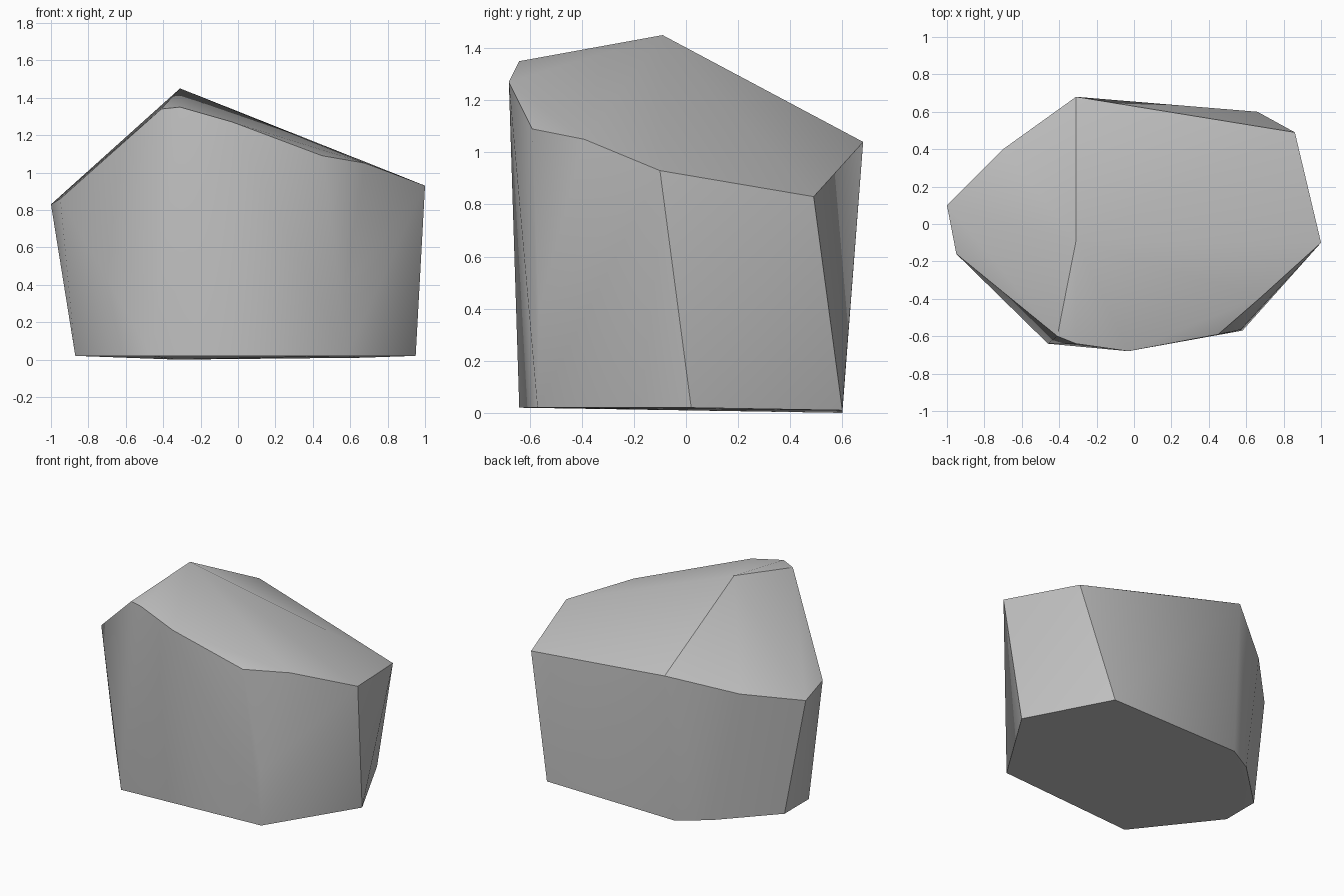
import bpy, bmesh, math

old = bpy.data.objects.get("Cube")
if old:
    bpy.data.objects.remove(old, do_unlink=True)

# Stone colour
stone = bpy.data.materials.new("grey_stone")
stone.use_nodes = True
colour = (0.55, 0.55, 0.55, 1)
stone.diffuse_color = colour
bsdf = stone.node_tree.nodes["Principled BSDF"]
bsdf.inputs["Base Color"].default_value = colour
bsdf.inputs["Roughness"].default_value = 0.9

# Sloping crest of the boulder, from the back to the front
crest = [(-.31, .68, 1.04), (-.31, -.09, 1.45), (-.31, -.64, 1.35)]

# Upper rim, going round from the left back corner
rim = [(.86, .49, .83), (1, -.1, .93), (.68, -.39, 1.05), (.45, -.59, 1.09),
       (-.03, -.68, 1.27), (-.41, -.6, 1.34), (-.95, -.16, .86),
       (-1, .1, .83), (-.7, .4, .91)]

# Bend in the front left corner
corner = [(.57, -.565, .39)]

# Foot of the boulder, slightly tilted underneath
foot = [(.66, .6, .01), (.95, .02, .02), (.58, -.57, .02), (-.46, -.64, .02),
        (-.87, -.12, .02), (-.87, .15, .02), (-.53, .48, .01), (-.33, .6, 0)]

# Wrap the corners in one faceted skin
bm = bmesh.new()
for co in crest + rim + corner + foot:
    bm.verts.new(co)
bmesh.ops.convex_hull(bm, input=bm.verts[:])
bmesh.ops.delete(bm, geom=[v for v in bm.verts if not v.link_faces], context="VERTS")
bmesh.ops.recalc_face_normals(bm, faces=bm.faces[:])
mesh = bpy.data.meshes.new("boulder")
bm.to_mesh(mesh)
bm.free()
mesh.materials.append(stone)

boulder = bpy.data.objects.new("boulder", mesh)
bpy.context.collection.objects.link(boulder)
bpy.ops.object.select_all(action="DESELECT")
boulder.select_set(True)
bpy.context.view_layer.objects.active = boulder
bpy.ops.object.shade_smooth_by_angle(angle=math.radians(32))
